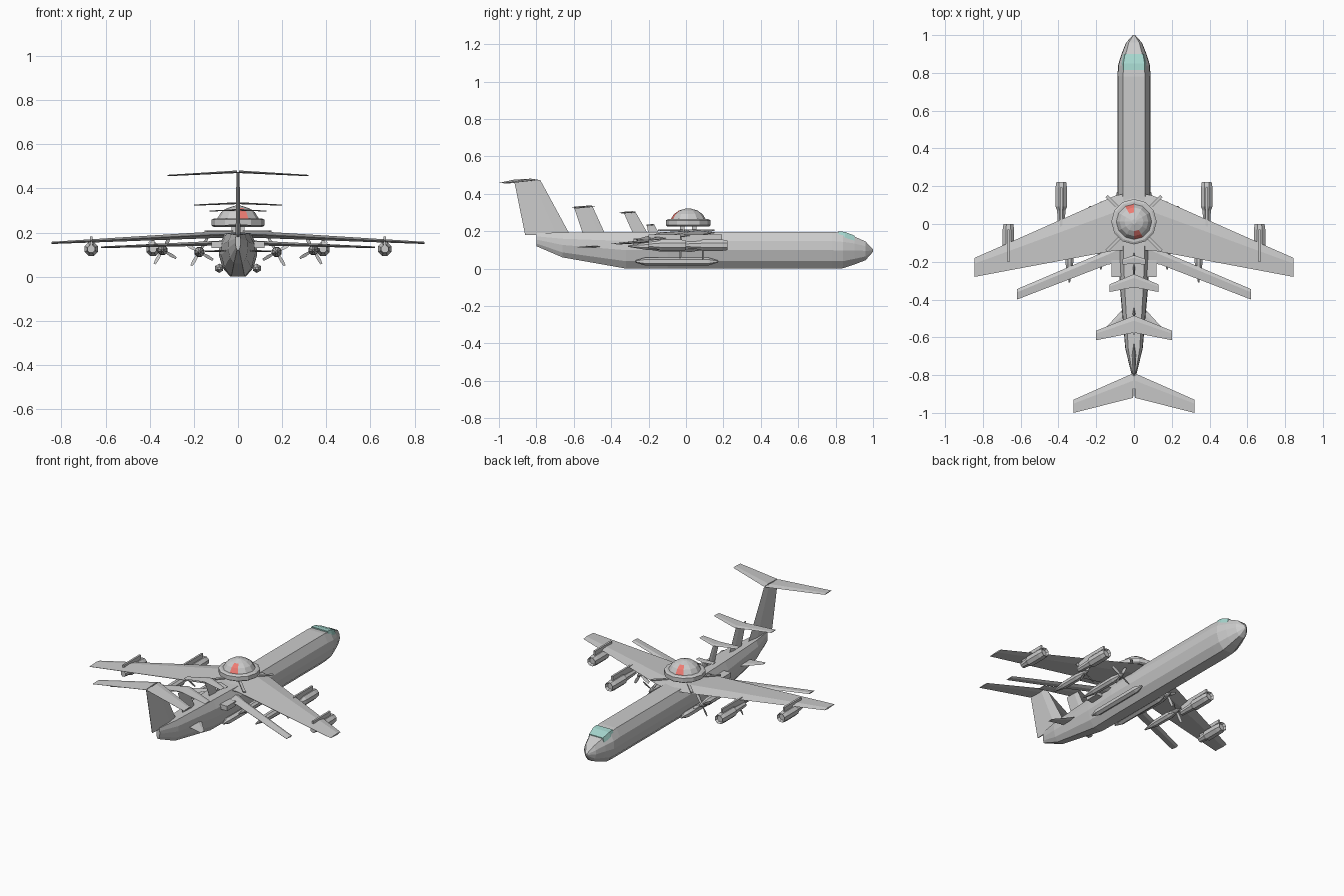
import bpy, bmesh, math

if "Cube" in bpy.data.objects:
    bpy.data.objects.remove(bpy.data.objects["Cube"])


def material(name, rgb):
    m = bpy.data.materials.new(name)
    m.diffuse_color = (*rgb, 1)
    m.use_nodes = True
    m.node_tree.nodes["Principled BSDF"].inputs["Base Color"].default_value = m.diffuse_color
    return m


def loft(name, rings, mirror=False):
    """Skin equal-length rings of points, cap both ends, optionally mirror in x."""
    bm = bmesh.new()
    vs = [[bm.verts.new(p) for p in r] for r in rings]
    n = len(rings[0])
    for a, b in zip(vs, vs[1:]):
        for i in range(n):
            j = (i + 1) % n
            bm.faces.new((a[i], a[j], b[j], b[i]))
    bm.faces.new(vs[0])
    bm.faces.new(vs[-1])
    bmesh.ops.recalc_face_normals(bm, faces=bm.faces)
    me = bpy.data.meshes.new(name)
    bm.to_mesh(me)
    bm.free()
    ob = bpy.data.objects.new(name, me)
    bpy.context.collection.objects.link(ob)
    if mirror:
        ob.modifiers.new("mirror", 'MIRROR')
    return ob


def foil(lead, trail, thick, place):
    """Thin aerofoil section; place(along, across) gives the 3D point."""
    c = trail - lead
    pts = [(0, 0), (.3, .5), (1, .06), (1, -.06), (.3, -.5)]
    return [place(lead + c * u, thick * v) for u, v in pts]


def wing(name, stations):
    """Mirrored wing from (x, leading y, trailing y, z, thickness)."""
    loft(name, [foil(l, t, h, lambda a, b, x=x, z=z: (x, a, z + b))
                for x, l, t, z, h in stations], True)


def fin(name, stations):
    """Upright fin from (z, leading y, trailing y, thickness)."""
    loft(name, [foil(l, t, h, lambda a, b, z=z: (b, a, z))
                for z, l, t, h in stations])


def pod(name, x, z, profile, sides=8):
    """Mirrored body along y from (y, radius) pairs."""
    loft(name, [[(x + r * math.cos(2 * math.pi * (i + .5) / sides), y,
                  z + r * math.sin(2 * math.pi * (i + .5) / sides))
                 for i in range(sides)] for y, r in profile], True)


def box(name, x0, x1, y0, y1, z0, z1, mirror=True):
    loft(name, [[(x0, y, z0), (x1, y, z0), (x1, y, z1), (x0, y, z1)]
                for y in (y0, y1)], mirror)


# Fuselage: faceted section scaled along the length
half = [(.4, 0), (.8, .2), (1, .5), (.96, .75), (.66, 1)]
section = half + [(-u, v) for u, v in reversed(half)]
body = [(-.80, .012, .12, .19), (-.66, .046, .06, .193), (-.32, .076, 0, .197),
        (-.1, .087, 0, .197), (.78, .087, 0, .197), (.84, .085, .002, .19),
        (.90, .066, .022, .172), (.96, .042, .045, .145), (1.0, .006, .09, .102)]
loft("fuselage", [[(w * u, y, b + (t - b) * v) for u, v in section]
                  for y, w, b, t in body])

# Cockpit glazing
glass = material("cockpit_glass", (.38, .68, .62))
canopy = loft("cockpit_window", [
    [(-w, y, z - .03), (w, y, z - .03), (w * .85, y, z), (-w * .85, y, z)]
    for y, w, z in [(.815, .066, .2), (.85, .066, .196), (.9, .056, .177)]])
canopy.data.materials.append(glass)

# Main wing and lower rear wing
wing("main_wing", [(0, .17, -.14, .192, .03), (.10, .15, -.14, .19, .03),
                   (.845, -.18, -.28, .153, .01)])
wing("lower_wing", [(.04, -.08, -.2, .155, .02), (.14, -.14, -.215, .15, .02),
                    (.62, -.345, -.40, .133, .008)])

# Tail fins stepping down in size, each with a tailplane on top
fin("large_fin", [(.18, -.62, -.86, .022), (.475, -.78, -.92, .014)])
wing("large_tailplane", [(.004, -.79, -.92, .475, .012), (.32, -.93, -1.0, .458, .006)])
fin("middle_fin", [(.18, -.43, -.55, .014), (.333, -.50, -.60, .01)])
wing("middle_tailplane", [(0, -.485, -.575, .333, .009), (.2, -.565, -.615, .324, .005)])
fin("small_fin", [(.18, -.20, -.28, .012), (.303, -.27, -.335, .008)])
wing("small_tailplane", [(0, -.265, -.335, .303, .008), (.13, -.32, -.36, .297, .004)])
fin("tiny_fin", [(.18, -.14, -.2, .01), (.235, -.17, -.21, .007)])
wing("tiny_tailplane", [(0, -.165, -.21, .235, .006), (.06, -.185, -.215, .232, .004)])
wing("tail_strake", [(.04, -.43, -.56, .118, .01), (.15, -.55, -.585, .115, .005)])

# Landing gear sponsons
pod("sponson", .085, .038, [(-.27, .006), (-.22, .021), (.12, .021), (.17, .006)], 6)
box("rear_fairing", .05, .12, -.28, -.19, .13, .16)

# Jet engines hung on the main wing
for label, x, y, rear in (("inner", .385, .222, -.03), ("outer", .665, 0, -.20)):
    pod(label + "_jet_engine", x, .125,
        [(y - .015, .02), (y, .028), (y - .03, .033), (y - .13, .033),
         (y - .15, .024), (rear, .018)])
    box(label + "_jet_pylon", x - .006, x + .006, rear, y - .03, .14, .182)

# Propeller engines on the lower wing
for label, x, z, y, rear in (("inner", .175, .112, .09, -.24),
                             ("outer", .342, .12, -.03, -.31)):
    pod(label + "_propeller_engine", x, z,
        [(y + .03, .003), (y, .014), (y - .06, .024), (rear + .1, .022), (rear, .004)])
    for k in range(4):
        a = math.radians(30 + 90 * k)
        dx, dz = math.cos(a), math.sin(a)
        loft(f"{label}_propeller_blade_{k + 1}",
             [[(x + dx * r - dz * s * w, y + s * .003 + e, z + dz * r + dx * s * w)
               for s, e in ((-1, -.002), (1, -.002), (1, .002), (-1, .002))]
              for r, w in ((.008, .004), (.045, .008), (.072, .005))], True)

# Crossed struts and legs carrying the roof turret
CY = .012
for k in range(4):
    a = math.radians(45 + 90 * k)
    dx, dy = math.cos(a), math.sin(a)
    loft(f"cross_strut_{k + 1}",
         [[(dx * r - dy * s * .008, CY - .01 + dy * r + dx * s * .008, .205 + e)
           for s, e in ((-1, -.003), (1, -.003), (1, .003), (-1, .003))]
          for r in (0, .205)])
for label, y in (("front", .045), ("rear", -.02)):
    box(label + "_turret_leg", .012, .03, y - .012, y + .012, .19, .23)


# Roof turret: wide drum with a faceted dome
def disc(profile, sides=12):
    return [[(r * math.cos(2 * math.pi * i / sides),
              CY + r * math.sin(2 * math.pi * i / sides), z) for i in range(sides)]
            for r, z in profile]


loft("turret_drum", disc([(.112, .226), (.12, .232), (.12, .258), (.108, .264)]))
dome = loft("turret_dome", disc([(.095, .262), (.076, .292), (.05, .31), (.012, .322)]))
dome.data.materials.append(material("dome_grey", (.6, .6, .6)))
dome.data.materials.append(material("dome_red", (.85, .2, .17)))
for i in (3, 9):
    dome.data.polygons[i].material_index = 1
    dome.data.polygons[i + 12].material_index = 1
